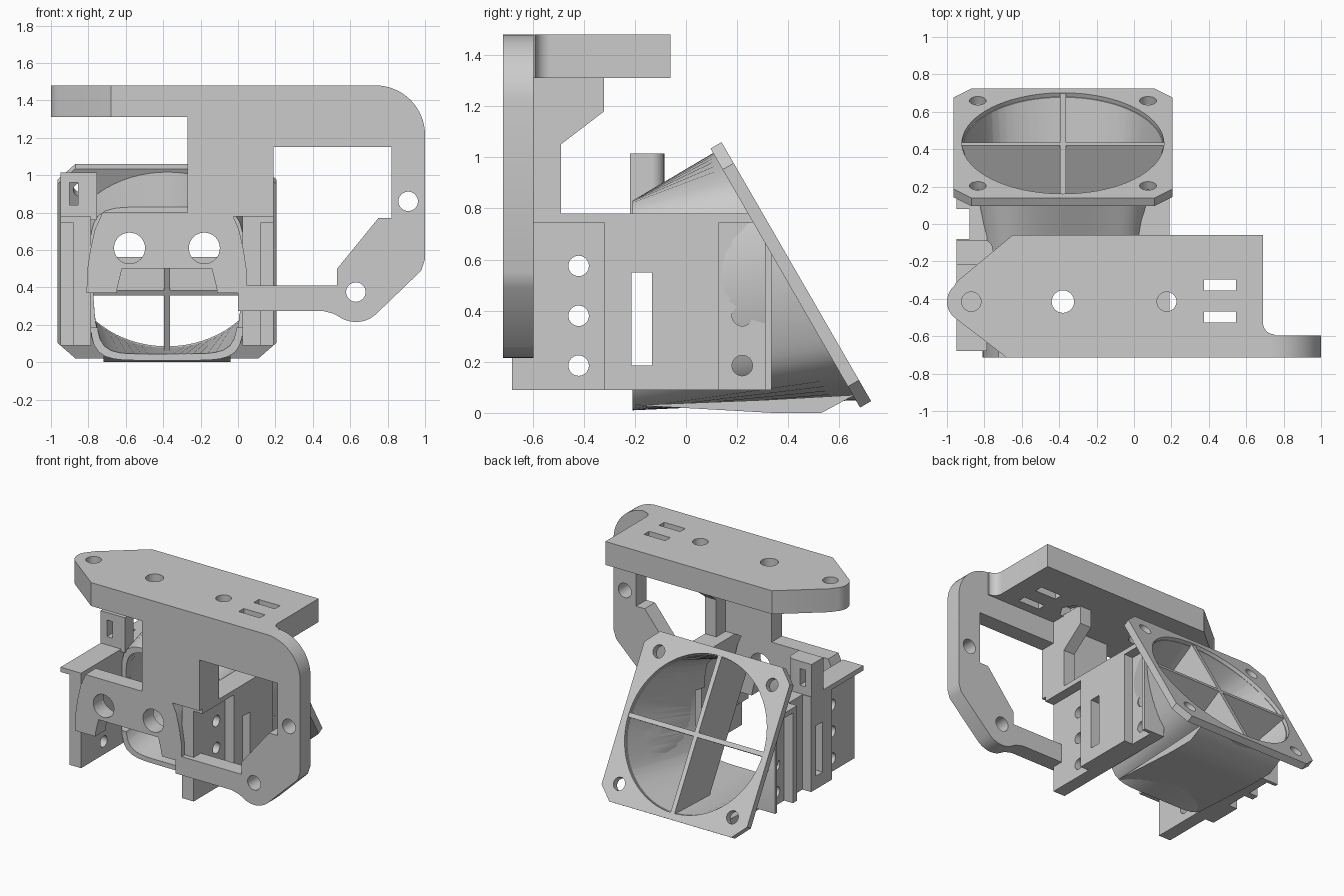
import bpy, bmesh, math
from mathutils import Vector, Matrix

if "Cube" in bpy.data.objects:
    bpy.data.objects.remove(bpy.data.objects["Cube"])

grey = bpy.data.materials.new("plain_grey")
grey.use_nodes = True
GREY = (0.6, 0.6, 0.6, 1)
grey.diffuse_color = GREY
grey.node_tree.nodes["Principled BSDF"].inputs["Base Color"].default_value = GREY

MID = -0.38                               # symmetry plane of the body and duct
C = Vector((MID, 0.41, 0.54))             # centre of the fan flange
# Flange frame: local y runs up the flange, local z points into the duct
TILT = Matrix.Translation(C) @ Matrix.Rotation(math.radians(120), 4, 'X')


def make(name, bm):
    bmesh.ops.recalc_face_normals(bm, faces=bm.faces)
    mesh = bpy.data.meshes.new(name)
    bm.to_mesh(mesh)
    bm.free()
    mesh.materials.append(grey)
    obj = bpy.data.objects.new(name, mesh)
    bpy.context.collection.objects.link(obj)
    return obj


def prism(name, pts, axis, lo, hi, matrix=None):
    """Extrude a 2D profile along an axis."""
    place = {'x': lambda a, b, h: (h, a, b),
             'y': lambda a, b, h: (a, h, b),
             'z': lambda a, b, h: (a, b, h)}[axis]
    bm = bmesh.new()
    low = [bm.verts.new(place(a, b, lo)) for a, b in pts]
    high = [bm.verts.new(place(a, b, hi)) for a, b in pts]
    bm.faces.new(low)
    bm.faces.new(high)
    n = len(pts)
    for i in range(n):
        j = (i + 1) % n
        bm.faces.new((low[i], low[j], high[j], high[i]))
    if matrix:
        bm.transform(matrix)
    return make(name, bm)


def rect(a0, b0, a1, b1):
    return [(a0, b0), (a1, b0), (a1, b1), (a0, b1)]


def arc(a, b, r, start=0, end=360, n=32):
    steps = n if end - start == 360 else n + 1
    angles = [math.radians(start + (end - start) * i / n) for i in range(steps)]
    return [(a + r * math.cos(t), b + r * math.sin(t)) for t in angles]


def combine(obj, tools, mode='DIFFERENCE', keep=False):
    for tool in tools:
        tool.hide_render = True
        mod = obj.modifiers.new("cut", 'BOOLEAN')
        mod.operation, mod.solver, mod.object = mode, 'EXACT', tool
        bpy.context.view_layer.objects.active = obj
        bpy.ops.object.modifier_apply(modifier=mod.name)
        if not keep:
            bpy.data.objects.remove(tool)


def loft(name, half_w, half_h, radius, t0, t1, n=72):
    """Funnel from an upright rounded rectangle to the tilted fan circle."""
    def point(i, t):
        a = 2 * math.pi * i / n
        c, s = math.cos(a), math.sin(a)
        k = (abs(c) ** 6 + abs(s) ** 6) ** (-1 / 6)
        front = Vector((MID + half_w * k * c, -0.21, 0.42 + half_h * k * s))
        back = TILT @ Vector((radius * c, radius * s, 0))
        return front.lerp(back, t)
    bm = bmesh.new()
    rings = [[bm.verts.new(point(i, t)) for i in range(n)] for t in (t0, t1)]
    bm.faces.new(rings[0])
    bm.faces.new(rings[1])
    for i in range(n):
        j = (i + 1) % n
        bm.faces.new((rings[0][i], rings[0][j], rings[1][j], rings[1][i]))
    return make(name, bm)


# Top shelf with screw holes, slots and a nut pocket
shelf = prism("top_shelf", [(-0.68, -0.715), (0.7, -0.715), (0.75, -0.6)]
              + arc(0.75, -0.53, 0.06, 270, 180, 8)
              + [(0.69, -0.06), (-0.65, -0.06), (-0.95, -0.31)]
              + arc(-0.89, -0.415, 0.11, 130, 230, 10), 'z', 1.31, 1.48)
holes = [prism("hole", arc(x, -0.415, r), 'z', 1.2, 1.6)
         for x, r in ((-0.87, 0.052), (MID, 0.06), (0.175, 0.052))]
holes += [prism("slot", rect(0.375, y, 0.545, y + 0.058), 'z', 1.2, 1.6)
          for y in (-0.355, -0.527)]
holes.append(prism("nut", arc(0.175, -0.415, 0.09, n=6), 'z', 1.2, 1.39))
combine(shelf, holes)

# Front frame: column, big corner and lower arm
frame = prism("front_frame", [(-0.27, 1.48)] + arc(0.735, 1.215, 0.265, 90, 0, 16)
              + [(1, 0.55), (0.98, 0.49)] + arc(0.63, 0.375, 0.16, -45, -115, 10)
              + [(0.51, 0.26), (0.45, 0.275), (0, 0.275), (0, 0.41), (0.53, 0.41),
                 (0.53, 0.5), (0.75, 0.77), (0.82, 0.77), (0.82, 1.15),
                 (0.19, 1.15), (0.19, 0.78), (-0.27, 0.78)], 'y', -0.715, -0.597)
combine(frame, [prism("hole", arc(x, z, 0.052), 'y', -0.9, -0.4)
                for x, z in ((0.91, 0.86), (0.63, 0.375))])

# Face plate with two round openings and a lower notch
half = [(0.43, 0.37), (0.425, 0.5), (0.41, 0.6), (0.385, 0.71), (0.345, 0.8)]
face = prism("face_plate", [(MID + a, z) for a, z in half]
             + [(MID - a, z) for a, z in reversed(half)], 'y', -0.715, -0.597)
combine(face, [prism("hole", arc(MID + s * 0.2, 0.61, 0.083), 'y', -0.9, -0.4)
               for s in (-1, 1)]
        + [prism("notch", [(-0.655, 0.3), (-0.645, 0.4), (-0.62, 0.5), (-0.14, 0.5),
                           (-0.115, 0.4), (-0.1, 0.3)], 'y', -0.9, -0.4)])

# Gusset behind the column
prism("column_gusset", [(-0.61, 1.32), (-0.32, 1.32), (-0.32, 1.18), (-0.49, 1.05),
                        (-0.49, 0.77), (-0.61, 0.77)], 'x', 0.1, 0.19)

# Fan duct, hollow
duct = loft("fan_duct", 0.41, 0.41, 0.565, 0, 1)
rib_limit = loft("rib_limit", 0.39, 0.39, 0.55, 0, 1.04)
bore = loft("bore", 0.375, 0.375, 0.535, -0.05, 1.05)
combine(duct, [bore], keep=True)
combine(duct, [prism("slot", rect(-0.25, 0.185, -0.13, 0.55), 'x', -1.2, 0.4)])

# Side walls, mirrored about the body centre
wall_profile = [(-0.68, 0.09), (0.335, 0.09), (0.335, 0.62), (0.25, 0.78), (-0.68, 0.78)]
for side, name in ((1, "left_wall"), (-1, "right_wall")):
    def span(a, b):
        return sorted((MID + side * a, MID + side * b))
    wall = prism(name, wall_profile, 'x', *span(0.405, 0.57))
    cuts = [prism("recess", rect(y0, 0, y1, 0.745), 'x', *span(0.5, 0.7))
            for y0, y1 in ((-0.8, -0.32), (0.13, 0.31))]
    cuts += [prism("hole", arc(y, z, 0.04), 'x', *span(0.3, 0.7))
             for y, z in ((-0.42, 0.575), (-0.42, 0.38), (-0.42, 0.185),
                          (0.22, 0.38), (0.22, 0.185))]
    cuts.append(prism("slot", rect(-0.213, 0.185, -0.133, 0.55), 'x', *span(0.3, 0.7)))
    if side < 0:
        cuts.append(prism("channel", rect(-0.08, 0, 0.08, 1), 'x', *span(0.5, 0.7)))
    combine(wall, cuts)
    combine(wall, [bore], keep=True)
bpy.data.objects.remove(bore)

# Upright cable tab on the right wall
tab = prism("cable_tab", [(-0.95, -0.22), (-0.755, -0.22), (-0.755, -0.13)]
            + arc(-0.805, -0.135, 0.05, 0, 90, 8) + [(-0.95, -0.085)], 'z', 0.76, 1.015)
combine(tab, [prism("slot", rect(-0.9, 0.84, -0.855, 0.96), 'y', -0.4, 0.1)])

# Tilted square fan flange with clipped corners
e, k = 0.585, 0.49
flange = prism("fan_flange", [(k, -e), (e, -k), (e, k), (k, e),
                              (-k, e), (-e, k), (-e, -k), (-k, -e)],
               'z', -0.025, 0.025, TILT)
combine(flange, [prism("bore", arc(0, 0, 0.54, n=72), 'z', -0.2, 0.2, TILT)]
        + [prism("hole", arc(sx * 0.455, sy * 0.455, 0.045), 'z', -0.2, 0.2, TILT)
           for sx in (-1, 1) for sy in (-1, 1)])

# Crossed ribs inside the duct
for name, w, h in (("upright_rib", 0.016, 0.6), ("cross_rib", 0.6, 0.016)):
    rib = prism(name, rect(-w, -h, w, h), 'z', -0.02, 0.34, TILT)
    combine(rib, [rib_limit], 'INTERSECT', keep=True)
bpy.data.objects.remove(rib_limit)

# Flat foot under the duct
prism("duct_foot", [(-0.2, 0.03), (0.34, 0), (0.53, 0), (0.66, 0.07), (0.3, 0.05)],
      'x', -0.72, -0.04)

# Smooth the round surfaces, keep the edges crisp
bpy.ops.object.select_all(action='DESELECT')
for obj in bpy.context.scene.objects:
    if obj.type == 'MESH':
        obj.select_set(True)
        bpy.context.view_layer.objects.active = obj
bpy.ops.object.shade_smooth_by_angle(angle=math.radians(30))
